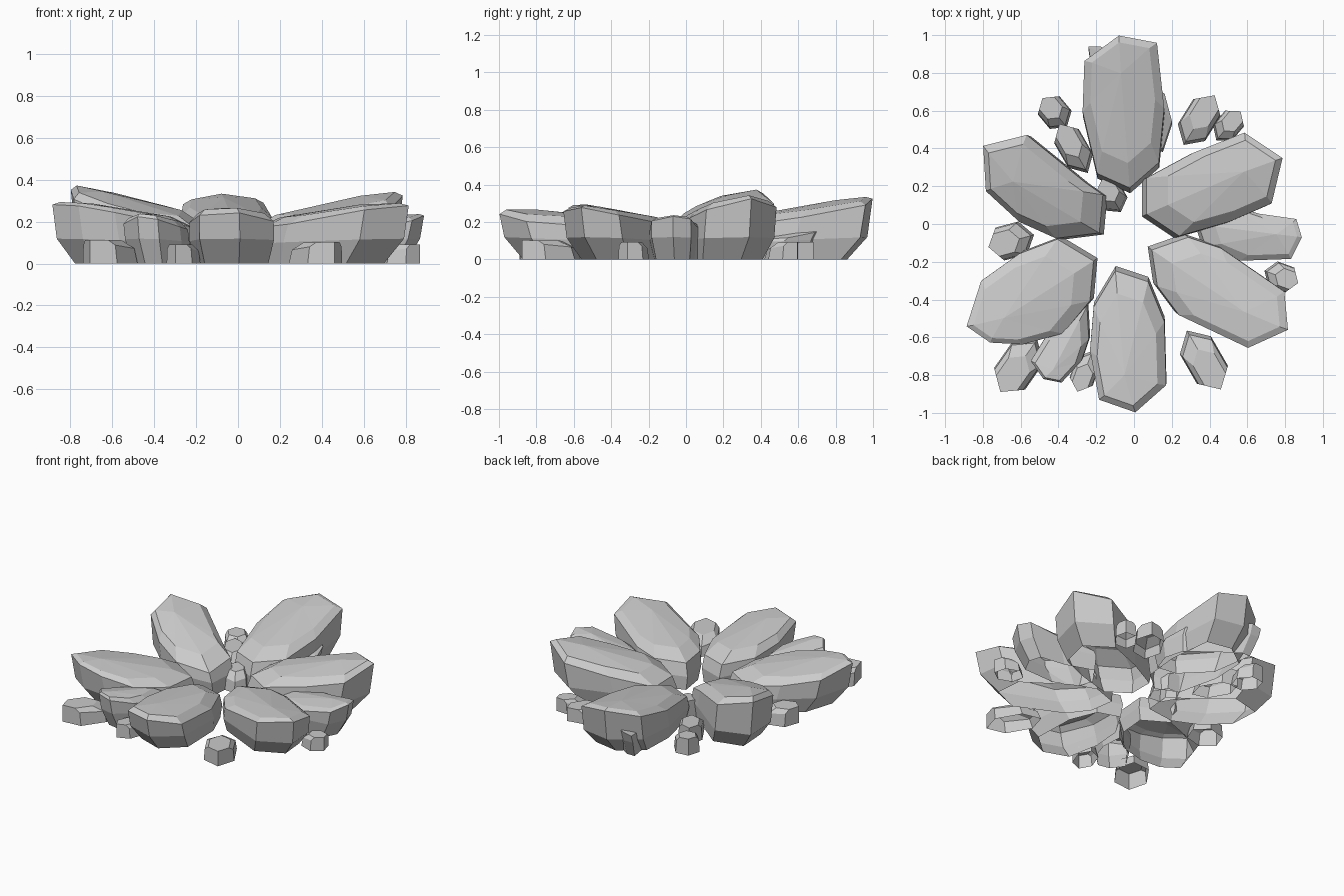
import bpy, bmesh
from math import cos, sin, radians
from mathutils import Vector

if "Cube" in bpy.data.objects:
    bpy.data.objects.remove(bpy.data.objects["Cube"])


def loft(name, rings, peak=None):
    """Skin stacked rings, cap the top, leave the underside open."""
    bm = bmesh.new()
    vr = [[bm.verts.new(p) for p in r] for r in rings]
    n = len(vr[0])
    for a, b in zip(vr, vr[1:]):
        for i in range(n):
            j = (i + 1) % n
            bm.faces.new((a[i], a[j], b[j], b[i]))
    if peak:
        tip = bm.verts.new(peak)
        for i in range(n):
            bm.faces.new((vr[-1][i], vr[-1][(i + 1) % n], tip))
    else:
        bm.faces.new(vr[-1])
    bm.normal_update()
    me = bpy.data.meshes.new(name)
    bm.to_mesh(me)
    bm.free()
    ob = bpy.data.objects.new(name, me)
    bpy.context.collection.objects.link(ob)
    return ob


def boulder(name, outline, z_in, z_out, crest=0.035, foot=0.82, side=0.03, tilt=0.0):
    """Rock leaning outward: undercut outer end, sloping inner end, ridged top."""
    pts = [Vector(p) for p in outline]
    if sum(a.x * b.y - b.x * a.y for a, b in zip(pts, pts[1:] + pts[:1])) < 0:
        pts.reverse()
    mid = sum(pts, Vector((0, 0))) / len(pts)
    axis = mid.normalized()
    cross = Vector((-axis.y, axis.x))
    along = [p.dot(axis) for p in pts]
    lo, hi = min(along), max(along)
    half = max(abs((p - mid).dot(cross)) for p in pts)

    def ring(scale, pivot, zf):
        out = []
        for p in pts:
            q = pivot + (p - pivot) * scale
            u = (q.dot(axis) - lo) / (hi - lo)
            w = (q - mid).dot(cross) / half
            out.append((q.x, q.y, zf(u, w)))
        return out

    inner = mid - axis * (hi - lo) * 0.42
    outer = mid + axis * (hi - lo) * 0.42
    edge = lambda u, w: z_in + (z_out - z_in) * u - side * w * w - tilt * w
    top = lambda u, w: edge(u, w) + crest
    rings = [ring(foot, inner, lambda u, w: 0.0),
             ring(0.96, inner, lambda u, w: 0.09 + 0.03 * u),
             ring(0.96, outer, lambda u, w: edge(u, w) - 0.02 * (1 - u)),
             ring(0.76, mid + axis * (hi - lo) * 0.3, top)]
    tip = mid + axis * (hi - lo) * 0.25
    return loft(name, rings, (tip.x, tip.y, top(0.75, 0) + 0.01))


def pebble(name, x, y, ang, length, width, h):
    """Small six-sided stone, steep outside and sloping inward, flat top."""
    a = radians(ang)

    def ring(s, zf):
        out = []
        for k in range(6):
            u = length / 2 * (1 + (cos(radians(60 * k)) - 1) * s)
            v = sin(radians(60 * k)) * width / 1.73 * s
            out.append((x + u * cos(a) - v * sin(a),
                        y + u * sin(a) + v * cos(a), zf(u / length)))
        return out
    return loft(name, [ring(1, lambda u: 0), ring(0.93, lambda u: h * (0.72 + 0.3 * u)),
                       ring(0.68, lambda u: h * (1 + 0.05 * u))])


# Six large boulders around the ring
boulder("boulder_back", [(-.02, .16), (.14, .3), (.17, .6), (.13, .96), (-.08, 1.0),
                         (-.27, .86), (-.28, .58), (-.2, .24)], .19, .325, .015)
boulder("boulder_back_right", [(.22, -.08), (.5, .0), (.73, .1), (.79, .35), (.58, .49),
                               (.3, .38), (.04, .24), (.04, .04)], .18, .325, .025)
boulder("boulder_back_left", [(-.14, .15), (-.24, .22), (-.56, .48), (-.8, .42), (-.785, .17),
                              (-.6, .0), (-.4, -.09), (-.16, -.06)],
        .18, .345, .03, tilt=.03)
boulder("boulder_front_left", [(-.19, -.18), (-.39, -.06), (-.6, -.14), (-.81, -.29),
                               (-.89, -.54), (-.76, -.63), (-.58, -.64), (-.36, -.58),
                               (-.21, -.4)], .19, .285, .015)
boulder("boulder_front_right", [(.07, -.12), (.27, -.05), (.45, -.11), (.8, -.35),
                                (.82, -.56), (.6, -.66), (.22, -.48), (.1, -.32)],
        .19, .28, .015)
boulder("boulder_front", [(-.1, -.22), (.08, -.28), (.17, -.5), (.18, -.85), (.01, -1.0),
                          (-.19, -.93), (-.24, -.66), (-.22, -.42)], .19, .245, .025)

# Medium rocks wedged between and behind the boulders
boulder("rock_right", [(.32, .0), (.42, .14), (.65, .06), (.86, .03), (.89, -.07),
                       (.83, -.19), (.55, -.2), (.36, -.12)], .15, .23, .01)
boulder("rock_front_left", [(-.24, -.42), (-.23, -.6), (-.27, -.72), (-.38, -.84),
                            (-.48, -.82), (-.55, -.72), (-.45, -.56)], .17, .225, .015)
boulder("rock_back", [(.0, .4), (.16, .38), (.21, .53), (.17, .68), (-.05, .85),
                      (-.18, .94), (-.25, .94), (-.2, .6)], .14, .2, .0, 0.85)

# Small stones scattered round the outside and in the middle
stones = [(-.42, .59, 130, .2, .15, .11), (-.32, .40, 120, .30, .15, .11),
          (.345, .55, 58, .31, .17, .09), (.5, .52, 50, .2, .13, .09),
          (-.65, -.09, 195, .25, .18, .11), (.78, -.28, -20, .19, .14, .09),
          (.37, -.72, -60, .36, .19, .10), (-.61, -.75, 235, .34, .20, .11),
          (-.26, -.78, 250, .23, .13, .09), (-.12, .15, 120, .20, .14, .12)]
for i, s in enumerate(stones):
    pebble(f"small_stone_{i + 1}", *s)
